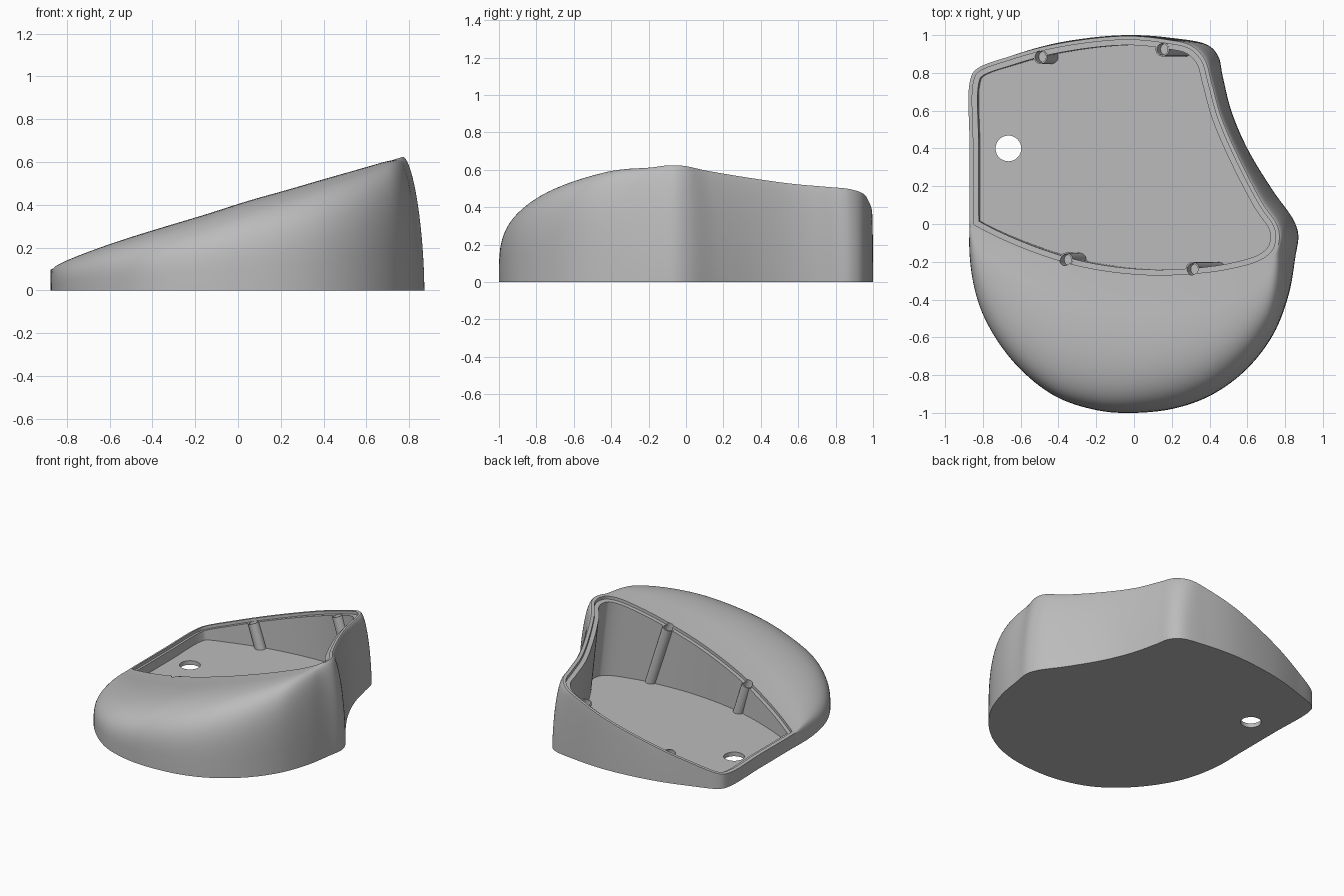
import bpy, bmesh, math
from mathutils import Vector

if "Cube" in bpy.data.objects:
    bpy.data.objects.remove(bpy.data.objects["Cube"])

SLOPE, MID, FLOOR = 0.32, 0.378, 0.03

# Matching points: foot outline x, y and opening rim x, y
PAIRS = [
    (-.87, .75, -.87, .75), (-.87, .40, -.87, .40), (-.87, .05, -.87, .05),
    (-.87, -.17, -.865, -.01), (-.84, -.36, -.83, -.035), (-.77, -.54, -.70, -.10),
    (-.62, -.75, -.50, -.18), (-.42, -.91, -.30, -.24), (-.20, -.985, -.10, -.275),
    (0, -1, .10, -.29), (.22, -.975, .27, -.285), (.42, -.90, .43, -.27),
    (.60, -.765, .56, -.245), (.74, -.58, .66, -.215), (.82, -.37, .725, -.175),
    (.855, -.17, .76, -.125), (.87, -.06, .77, -.06), (.845, .02, .755, 0),
    (.74, .17, .68, .11), (.60, .40, .55, .36), (.515, .60, .46, .57),
    (.47, .78, .41, .75), (.445, .89, .375, .87), (.385, .95, .31, .94),
    (.20, .985, .18, .975), (-.05, 1, -.05, .995), (-.40, .96, -.40, .955),
    (-.65, .89, -.65, .89), (-.84, .815, -.84, .815),
]

grey = bpy.data.materials.new("plain grey")
grey.diffuse_color = (0.5, 0.5, 0.5, 1)
grey.use_nodes = True
grey.node_tree.nodes["Principled BSDF"].inputs["Base Color"].default_value = grey.diffuse_color


def plane_z(x):
    return MID + SLOPE * x


def closed_spline(points, steps):
    """Centripetal Catmull-Rom through a closed list of vectors."""
    pts, out = [Vector(p) for p in points], []
    n = len(pts)
    for i in range(n):
        p = [pts[(i + k - 1) % n] for k in range(4)]
        t = [0.0]
        for a, b in zip(p, p[1:]):
            t.append(t[-1] + math.sqrt((b - a).length))
        for s in range(steps):
            u = t[1] + (t[2] - t[1]) * s / steps
            q = p
            for level in (1, 2, 3):
                new = []
                for j in range(len(q) - 1):
                    lo, hi = (j, j + level) if level < 3 else (1, 2)
                    if level == 2:
                        lo, hi = j, j + 2
                    f = (u - t[lo]) / (t[hi] - t[lo])
                    new.append(q[j].lerp(q[j + 1], f))
                q = new
            out.append(q[0])
    return out


def inset(ring, d):
    out = []
    for i, p in enumerate(ring):
        tan = (ring[(i + 1) % len(ring)] - ring[i - 1]).normalized()
        out.append(p + Vector((-tan.y, tan.x)) * d)
    return out


def cylinder(name, start, end, radius, sides=32):
    axis = end - start
    bpy.ops.mesh.primitive_cylinder_add(
        vertices=sides, radius=radius, depth=axis.length, location=(start + end) / 2,
        rotation=axis.to_track_quat('Z', 'Y').to_euler())
    ob = bpy.context.object
    ob.name = name
    ob.data.materials.append(grey)
    return ob


def cut(ob, cutter):
    mod = ob.modifiers.new("cut", 'BOOLEAN')
    mod.operation, mod.solver, mod.object = 'DIFFERENCE', 'EXACT', cutter
    bpy.context.view_layer.objects.active = ob
    bpy.ops.object.modifier_apply(modifier=mod.name)


def smooth(ob):
    bpy.ops.object.select_all(action='DESELECT')
    ob.select_set(True)
    bpy.context.view_layer.objects.active = ob
    bpy.ops.object.shade_smooth_by_angle(angle=math.radians(35))


# Outer skin: rounded loft from the foot to the sloping rim
loft = closed_spline(PAIRS, 8)
rim = [Vector((p[2], p[3])) for p in loft]
rings, LEVELS = [], 24
for k in range(LEVELS + 1):
    a = math.pi / 2 * k / LEVELS
    ring = []
    for p, r in zip(loft, rim):
        foot = Vector((p[0], p[1]))
        w = min(max(((r - foot).length - .08) / .32, 0), 1)
        w = w * w * (3 - 2 * w)
        e = 2 / (1.7 + 2.3 * w)
        h = 1 - max(math.cos(a), 0) ** e
        z = plane_z(r.x) * math.sin(a) ** e + .06 * w * h * (1 - h)
        q = foot.lerp(r, h)
        ring.append((q.x, q.y, z))
    rings.append(ring)

# Rim lip, recessed ledge and inner wall down to the floor
lip, ledge = inset(rim, .02), inset(rim, .048)
rings.append([(p.x, p.y, plane_z(p.x)) for p in lip])
rings.append([(p.x, p.y, plane_z(p.x) - .022) for p in lip])
rings.append([(p.x, p.y, plane_z(p.x) - .022) for p in ledge])
rings.append([(p.x + .35 * SLOPE * (plane_z(p.x) - .05), p.y, FLOOR) for p in ledge])

bm = bmesh.new()
loops = [[bm.verts.new(c) for c in ring] for ring in rings]
n = len(rim)
for lower, upper in zip(loops, loops[1:]):
    for i in range(n):
        j = (i + 1) % n
        bm.faces.new((lower[i], lower[j], upper[j], upper[i]))
bm.faces.new(loops[0][::-1])
bm.faces.new(loops[-1])
bmesh.ops.recalc_face_normals(bm, faces=bm.faces)
mesh = bpy.data.meshes.new("housing")
bm.to_mesh(mesh)
bm.free()
housing = bpy.data.objects.new("housing", mesh)
bpy.context.collection.objects.link(housing)
mesh.materials.append(grey)

# Cable hole through the floor
hole = cylinder("hole_cutter", Vector((-.665, .4, -.1)), Vector((-.665, .4, .08)), .068, 48)
cut(housing, hole)
bpy.data.objects.remove(hole)

# Screw posts square to the rim, each with a bore
normal = Vector((-SLOPE, 0, 1))
for i, (x, y) in enumerate([(-.495, .885), (.15, .925), (-.36, -.19), (.31, -.24)]):
    top = Vector((x, y, plane_z(x) - .02))
    post = cylinder(f"screw_post_{i + 1}", top - normal * (top.z - .02), top, .038)
    bore = cylinder("bore_cutter", top - normal * .06, top + normal * .1, .03)
    for ob in (housing, post):
        cut(ob, bore)
    bpy.data.objects.remove(bore)
    smooth(post)
smooth(housing)
